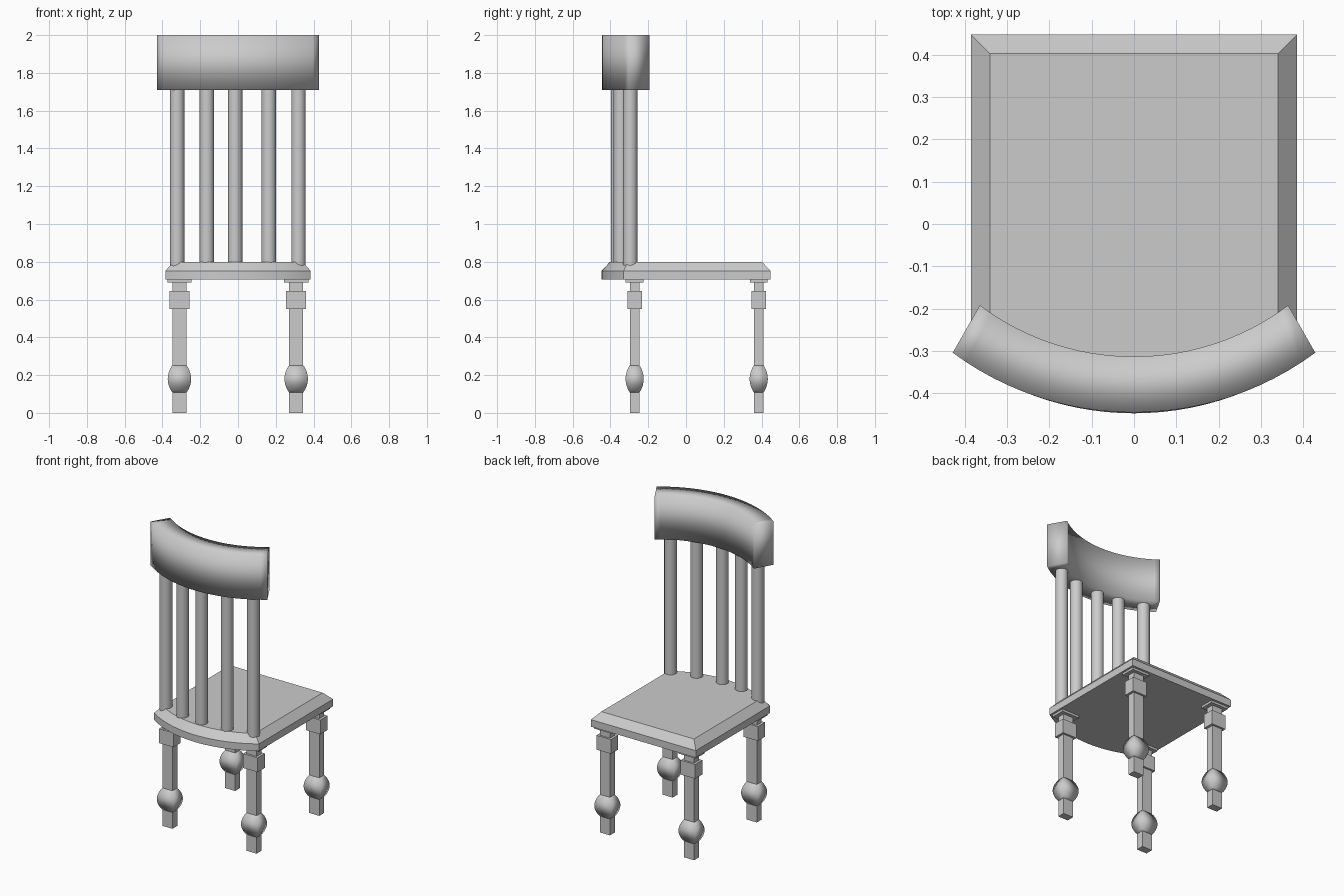
import bpy, bmesh, math

cube = bpy.data.objects.get("Cube")
if cube:
    bpy.data.objects.remove(cube, do_unlink=True)

# Single plain grey finish
grey = bpy.data.materials.new("plain_grey")
grey.use_nodes = True
GREY = (0.6, 0.6, 0.6, 1)
grey.diffuse_color = GREY
grey.node_tree.nodes["Principled BSDF"].inputs["Base Color"].default_value = GREY


def finish(name, bm, angle=30):
    """Turn a bmesh into a named object, smooth below the given angle."""
    bmesh.ops.recalc_face_normals(bm, faces=bm.faces)
    mesh = bpy.data.meshes.new(name)
    bm.to_mesh(mesh)
    bm.free()
    mesh.materials.append(grey)
    obj = bpy.data.objects.new(name, mesh)
    bpy.context.collection.objects.link(obj)
    mesh.shade_smooth()
    mesh.set_sharp_from_angle(angle=math.radians(angle))
    return obj


def loft(name, rings, angle=30):
    """Skin a list of equal closed rings and cap both ends."""
    bm = bmesh.new()
    loops = [[bm.verts.new(p) for p in ring] for ring in rings]
    n = len(loops[0])
    for a, b in zip(loops, loops[1:]):
        for i in range(n):
            j = (i + 1) % n
            bm.faces.new((a[i], a[j], b[j], b[i]))
    bm.faces.new(loops[0])
    bm.faces.new(loops[-1])
    return finish(name, bm, angle)


def rect(x, y, hx, hy, z):
    return [(x + sx * hx, y + sy * hy, z)
            for sx, sy in ((-1, -1), (1, -1), (1, 1), (-1, 1))]


def arc(half, y_end, y_mid, steps=24):
    """Points of a shallow arc from -half to +half that bulges to y_mid."""
    sag = y_end - y_mid
    r = (half ** 2 + sag ** 2) / (2 * sag)
    a = math.asin(half / r)
    return [(r * math.sin(a * t), y_mid + r - r * math.cos(a * t))
            for t in (2 * i / steps - 1 for i in range(steps + 1))]


# Seat: straight sides, one curved edge, chamfered top
def seat_ring(half, y_end, y_mid, y_far, z):
    outline = arc(half, y_end, y_mid) + [(half, y_far), (-half, y_far)]
    return [(x, y, z) for x, y in outline]


loft("seat", [seat_ring(0.385, -0.33, -0.447, 0.447, 0.705),
              seat_ring(0.385, -0.33, -0.447, 0.447, 0.752),
              seat_ring(0.34, -0.306, -0.402, 0.402, 0.8)])

# Top rail: curved bar, softly shaded all over
inner = arc(0.364, -0.192, -0.313)
outer = arc(0.428, -0.304, -0.445)
loft("top_rail", [[(*o, 1.71), (*o, 2.0), (*i, 2.0), (*i, 1.71)]
                  for i, o in zip(inner, outer)], angle=180)

# Back spindles
for k, (x, y) in enumerate([(-0.322, -0.295), (-0.165, -0.345), (-0.015, -0.36),
                            (0.163, -0.345), (0.32, -0.295)]):
    bm = bmesh.new()
    bmesh.ops.create_cone(bm, cap_ends=True, segments=32,
                          radius1=0.038, radius2=0.038, depth=1.0)
    bmesh.ops.translate(bm, verts=bm.verts, vec=(x, y, 1.26))
    finish(f"spindle_{k + 1}", bm)

# Legs: shaft, swollen foot knob, square block and top plate
for side, x in (("right", -0.31), ("left", 0.308)):
    for end, y in (("front", -0.272), ("back", 0.385)):
        tag = f"{end}_{side}"
        for part, hx, hy, z0, z1 in (("leg_shaft", 0.037, 0.025, 0, 0.7),
                                     ("leg_block", 0.053, 0.038, 0.55, 0.645),
                                     ("leg_plate", 0.064, 0.047, 0.69, 0.706)):
            loft(f"{tag}_{part}", [rect(x, y, hx, hy, z0), rect(x, y, hx, hy, z1)])
        knob = []
        for i in range(17):
            t = i / 16
            bulge = max(math.sin(math.pi * t), 0) ** 0.8
            knob.append(rect(x, y, 0.037 + 0.025 * bulge,
                             0.025 + 0.023 * bulge, 0.108 + 0.144 * t))
        loft(f"{tag}_leg_knob", knob, angle=180)
